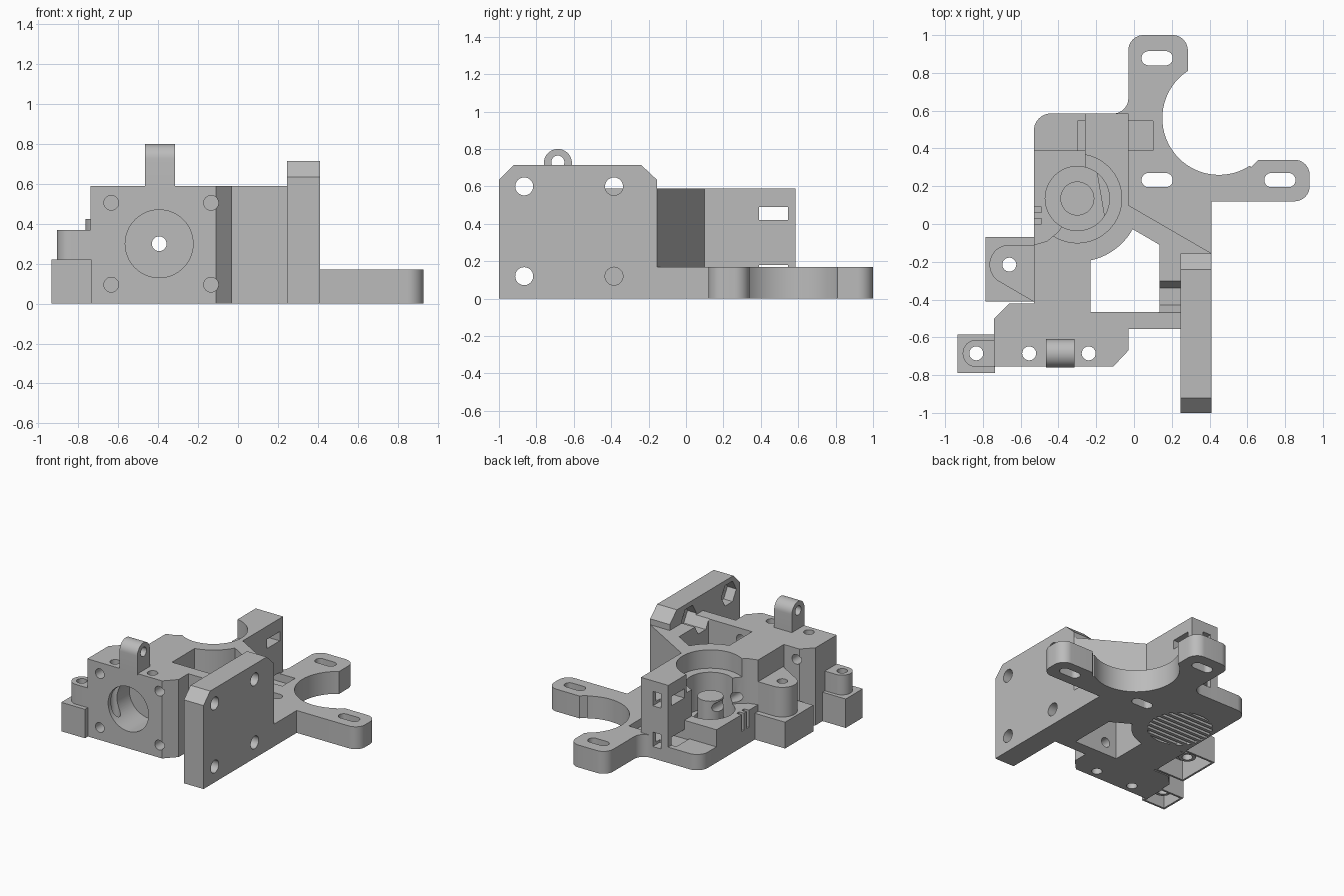
import bpy, bmesh, math
from mathutils import Vector

if "Cube" in bpy.data.objects:
    bpy.data.objects.remove(bpy.data.objects["Cube"])

grey = bpy.data.materials.new("grey plastic")
grey.diffuse_color = (0.5, 0.5, 0.5, 1)
grey.use_nodes = True
grey.node_tree.nodes["Principled BSDF"].inputs["Base Color"].default_value = grey.diffuse_color


def prism(name, pts, a, b, axis='Z'):
    """Extrude a 2D outline from a to b along an axis."""
    place = {'Z': lambda u, v, w: (u, v, w),
             'Y': lambda u, v, w: (u, w, v),
             'X': lambda u, v, w: (w, u, v)}[axis]
    bm = bmesh.new()
    lo = [bm.verts.new(place(u, v, a)) for u, v in pts]
    hi = [bm.verts.new(place(u, v, b)) for u, v in pts]
    bm.faces.new(lo)
    bm.faces.new(hi)
    n = len(pts)
    for i in range(n):
        j = (i + 1) % n
        bm.faces.new((lo[i], lo[j], hi[j], hi[i]))
    bmesh.ops.recalc_face_normals(bm, faces=bm.faces)
    me = bpy.data.meshes.new(name)
    bm.to_mesh(me)
    bm.free()
    me.materials.append(grey)
    ob = bpy.data.objects.new(name, me)
    bpy.context.collection.objects.link(ob)
    return ob


def circle(cx, cy, r, n=40, start=0.0):
    return [(cx + r * math.cos(start + 2 * math.pi * i / n),
             cy + r * math.sin(start + 2 * math.pi * i / n)) for i in range(n)]


def rect(x0, x1, y0, y1):
    return [(x0, y0), (x1, y0), (x1, y1), (x0, y1)]


def rounded(pts, n=8):
    """Outline whose (x, y, r) points get rounded corners."""
    out = []
    for i, p in enumerate(pts):
        c = Vector(p[:2])
        if len(p) == 2:
            out.append(tuple(c))
            continue
        d0 = (Vector(pts[i - 1][:2]) - c).normalized()
        d1 = (Vector(pts[(i + 1) % len(pts)][:2]) - c).normalized()
        half = d0.angle(d1) / 2
        t = p[2] / math.tan(half)
        mid = c + (d0 + d1).normalized() * p[2] / math.sin(half)
        s, e = c + d0 * t - mid, c + d1 * t - mid
        for k in range(n + 1):
            v = s.lerp(e, k / n).normalized() * p[2]
            out.append(tuple(mid + v))
    return out


def slot(x0, x1, y0, y1):
    r = (y1 - y0) / 2 - 0.001
    return rounded([(x0, y0, r), (x1, y0, r), (x1, y1, r), (x0, y1, r)])


def combine(target, tool, op):
    m = target.modifiers.new("combine", 'BOOLEAN')
    m.operation, m.object, m.solver = op, tool, 'EXACT'
    bpy.context.view_layer.objects.active = target
    bpy.ops.object.modifier_apply(modifier=m.name)
    bpy.data.objects.remove(tool)


def cut(target, pts, a, b, axis='Z'):
    combine(target, prism("cutter", pts, a, b, axis), 'DIFFERENCE')


def add(target, pts, a, b, axis='Z'):
    combine(target, prism("piece", pts, a, b, axis), 'UNION')


BX, BY = -0.30, 0.135          # centre of the vertical bore

# upper body with motor block, bridge and clamp wall
body = prism("main_body", [
    (-.26, .585), (-.03, .585), (-.03, .10), (.41, -.155), (.41, -.24), (.30, -.555),
    (-.03, -.555), (-.03, -.67), (-.11, -.755), (-.74, -.755), (-.74, -.50),
    (-.66, -.42), (-.53, -.42), (-.53, -.11), (-.46, -.09), (-.40, -.04),
    (-.35, .04), (-.26, .13)], 0, .59)
cut(body, circle(BX, BY, .235, 64), .45, .7)
cut(body, circle(BX, BY, .17, 64), .12, .5)

# base plate with two arms around the round cutout
arms = prism("arms", rounded([
    (-.25, .585), (-.03, .585, .08), (-.03, 1.0, .08), (.285, 1.0, .08), (.285, .78),
    (.45, .56), (.62, .30), (.66, .34), (.93, .34, .08), (.93, .12, .08), (.41, .12), (.41, -.20),
    (.28, -.20), (.135, -.11), (0, -.03), (-.15, 0)]), 0, .17)
cut(arms, circle(.45, .56, .30, 72), -.1, .3)
for s in ((.04, .205, .84, .915), (.04, .205, .195, .27), (.69, .855, .195, .27)):
    cut(arms, slot(*s), -.1, .165 if s[1] == .205 and s[2] < .5 else .3)
    if s[2] < .5:
        cut(arms, slot(*s), .1, .3)
combine(body, arms, 'UNION')

# low platform and step beside the bore
add(body, rounded([(-.53, -.10), (-.20, -.10), (-.20, .585), (-.53, .585, .09)]), 0, .12)
step = prism("step", rect(-.53, -.20, -.15, .39), .05, .25)
cut(step, circle(BX, BY, .17, 64), .12, .4)
for y in (0, .06):
    cut(step, rect(-.56, -.49, y, y + .03), .08, .4)
combine(body, step, 'UNION')
add(body, circle(BX, BY, .09), .05, .35)

# side mounting plate with clipped corners
add(body, [(-1, 0), (-.155, 0), (-.155, .635), (-.24, .715), (-.92, .715), (-1, .635)],
    .245, .41, 'X')

# window between motor block and bore
arc = [(BX + .335 * math.cos(a), BY + .335 * math.sin(a))
       for a in [math.radians(-29 - i * 4.9) for i in range(11)]]
cut(body, [(-.23, -.465), (.135, -.465), (.135, -.11)] + arc, -.1, .8)

# side plate screw holes and hexagon nut pockets
for y in (-.865, -.385):
    for z in (.12, .60):
        inner = .13 if y > -.5 else .2
        cut(body, circle(y, z, .09, 6), inner, .32, 'X')
        cut(body, circle(y, z, .048), .3, .5, 'X')

# front motor recess, shaft hole, four screw holes from both sides
cut(body, circle(-.395, .30, .17, 64), -.9, -.50, 'Y')
cut(body, circle(-.395, .30, .037, 24), -.6, .5, 'Y')
for x in (-.635, -.135):
    for z in (.095, .505):
        cut(body, circle(x, z, .037, 24), -.9, -.61, 'Y')
        cut(body, circle(x, z, .037, 24), -.59, -.38, 'Y')
for x in (-.555, -.24):
    cut(body, circle(x, -.685, .037, 24), -.1, .8)

# clamp wall slots
for z in (.11, .42):
    cut(body, rect(.39, .545, z, z + .07), -.30, .10, 'X')
    cut(body, rect(-.20, -.13, z - .02, z + .09), .50, .70, 'Y')

# grille under the bore
cut(body, circle(BX, BY, .225, 64), -.1, .05)
for i in range(-4, 5):
    o = i * .048
    h = math.sqrt(.228 ** 2 - o * o)
    prism("grille_bar", rect(BX - h, BX + h, BY + o - .012, BY + o + .012), 0, .055)

# lifting loop on top of the motor block
loop = [(-.76, .58), (-.61, .58)] + [
    (-.685 + .075 * math.cos(math.pi * i / 20), .725 + .075 * math.sin(math.pi * i / 20))
    for i in range(21)]
eye = prism("top_loop", loop, -.465, -.315, 'X')
cut(eye, circle(-.685, .73, .035, 24), -.6, -.2, 'X')


# hollow side brackets with screw bosses
def bracket(name, box, zbox, boss, cx, cy, ztop):
    ob = prism(name, rect(*box), 0, zbox)
    x0, x1, y0, y1 = box
    cut(ob, rect(x0 + .015, x1 - .015, y0 + .015, y1 - .015), -.1, zbox - .05)
    add(ob, boss, zbox - .04, ztop)
    add(ob, circle(cx, cy, .06, 32), .06, zbox)
    cut(ob, circle(cx, cy, .037, 24), -.1, ztop + .1)


def half_round(cx, cy, r, a0, a1, n=20):
    return [(cx + r * math.cos(math.radians(a0 + (a1 - a0) * i / n)),
             cy + r * math.sin(math.radians(a0 + (a1 - a0) * i / n))) for i in range(n + 1)]


bracket("front_bracket", (-.935, -.735, -.79, -.585), .22,
        half_round(-.835, -.685, .072, 90, 270) + [(-.735, -.757), (-.735, -.613)],
        -.835, -.685, .37)
bracket("rear_bracket", (-.785, -.525, -.41, -.07), .20,
        half_round(-.66, -.215, .105, 90, 234) + [(-.525, -.415), (-.525, -.11)],
        -.66, -.215, .425)

# smooth the round walls, keep the edges sharp
for ob in bpy.context.scene.objects:
    ob.select_set(True)
bpy.context.view_layer.objects.active = body
bpy.ops.object.shade_smooth_by_angle(angle=math.radians(25))
